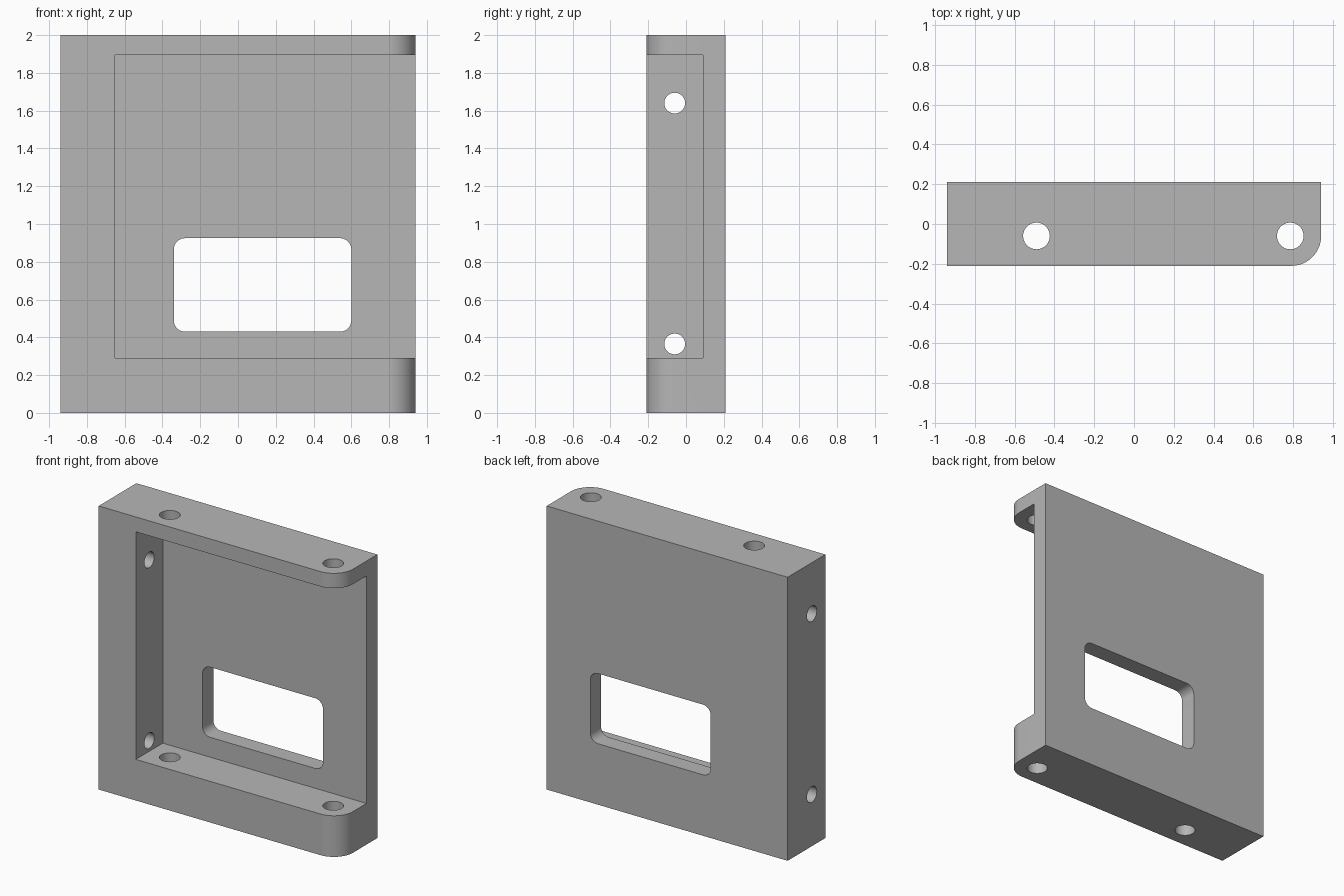
import bpy, bmesh
from math import cos, sin, pi, radians
from mathutils import Matrix

if "Cube" in bpy.data.objects:
    bpy.data.objects.remove(bpy.data.objects["Cube"], do_unlink=True)

X, Y, TOP = 0.94, 0.21, 2.0
# local z extrusion turned to run along each world axis
ALONG = {
    "z": Matrix.Identity(4),
    "x": Matrix(((0, 0, 1, 0), (1, 0, 0, 0), (0, 1, 0, 0), (0, 0, 0, 1))),
    "y": Matrix(((1, 0, 0, 0), (0, 0, 1, 0), (0, 1, 0, 0), (0, 0, 0, 1))),
}


def arc(cx, cy, r, start, end, steps):
    angles = [radians(start + (end - start) * i / steps) for i in range(steps + 1)]
    return [(cx + r * cos(a), cy + r * sin(a)) for a in angles]


def circle(cx, cy, r):
    return arc(cx, cy, r, 0, 360, 40)[:-1]


def rounded_rect(x0, x1, y0, y1, r):
    return (arc(x1 - r, y1 - r, r, 0, 90, 8) + arc(x0 + r, y1 - r, r, 90, 180, 8)
            + arc(x0 + r, y0 + r, r, 180, 270, 8) + arc(x1 - r, y0 + r, r, 270, 360, 8))


def prism(name, outline, low, high, axis="z"):
    """Extrude a closed 2D outline along one axis."""
    bm = bmesh.new()
    face = bm.faces.new([bm.verts.new((u, v, low)) for u, v in outline])
    ext = bmesh.ops.extrude_face_region(bm, geom=[face])["geom"]
    moved = [g for g in ext if isinstance(g, bmesh.types.BMVert)]
    bmesh.ops.translate(bm, verts=moved, vec=(0, 0, high - low))
    bmesh.ops.transform(bm, matrix=ALONG[axis], verts=bm.verts)
    bmesh.ops.recalc_face_normals(bm, faces=bm.faces)
    mesh = bpy.data.meshes.new(name)
    bm.to_mesh(mesh)
    bm.free()
    obj = bpy.data.objects.new(name, mesh)
    bpy.context.collection.objects.link(obj)
    return obj


def cut(target, cutter):
    mod = target.modifiers.new("cut", "BOOLEAN")
    mod.operation, mod.solver, mod.object = "DIFFERENCE", "EXACT", cutter
    bpy.context.view_layer.objects.active = target
    bpy.ops.object.modifier_apply(modifier=mod.name)
    bpy.data.objects.remove(cutter, do_unlink=True)


# Block with one rounded front corner
R = 0.15
outline = [(X, Y), (-X, Y), (-X, -Y)] + arc(X - R, R - Y, R, -90, 0, 20)
body = prism("bracket_body", outline, 0, TOP)

# Pocket open to the front and to the left side
cut(body, prism("pocket", [(-0.65, -0.5), (1.2, -0.5), (1.2, 0.09), (-0.65, 0.09)], 0.29, 1.895))

# Window through the back panel
cut(body, prism("window", rounded_rect(-0.34, 0.60, 0.43, 0.925, 0.06), -0.1, 0.5, "y"))

# Vertical pin holes through both flanges
for x in (-0.49, 0.785):
    cut(body, prism("flange_hole", circle(x, -0.06, 0.067), -0.1, TOP + 0.1))

# Mounting holes through the side wall
for z in (0.365, 1.64):
    cut(body, prism("wall_hole", circle(-0.06, z, 0.055), -1.1, -0.5, "x"))

# Plain grey finish
grey = bpy.data.materials.new("plain_grey")
grey.use_nodes = True
colour = (0.47, 0.47, 0.47, 1)
grey.diffuse_color = colour
grey.node_tree.nodes["Principled BSDF"].inputs["Base Color"].default_value = colour
body.data.materials.clear()
body.data.materials.append(grey)
for poly in body.data.polygons:
    poly.material_index = 0

bpy.ops.object.select_all(action="DESELECT")
body.select_set(True)
bpy.context.view_layer.objects.active = body
bpy.ops.object.shade_smooth_by_angle(angle=radians(30))
